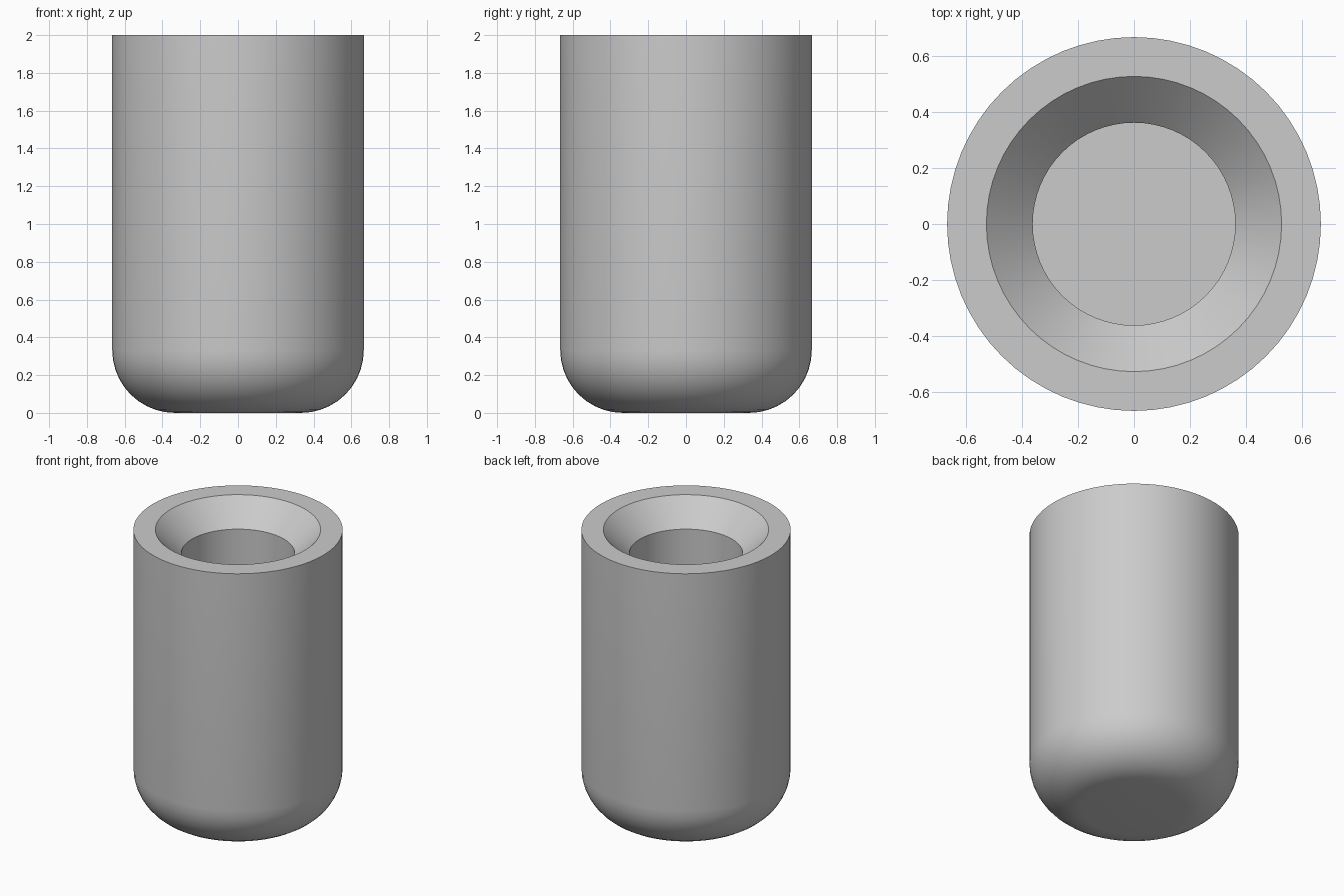
import bpy
import bmesh
import math
from mathutils import Vector

cube = bpy.data.objects.get("Cube")
if cube:
    bpy.data.objects.remove(cube, do_unlink=True)

SIDES = 64
HEIGHT = 2.0
RADIUS = 0.666
FILLET = 0.333
MOUTH_RADIUS = 0.526
BORE_RADIUS = 0.361
BORE_FLOOR = 0.5
FILLET_STEPS = 10

# Plain grey material
grey = bpy.data.materials.new("light grey")
grey.use_nodes = True
colour = (0.6, 0.6, 0.6, 1.0)
grey.diffuse_color = colour
grey.node_tree.nodes["Principled BSDF"].inputs["Base Color"].default_value = colour

# Half section: flat base, rounded foot, straight wall, flat rim, countersink, bore
profile = [(0, 0)]
for i in range(FILLET_STEPS + 1):
    a = math.pi / 2 * i / FILLET_STEPS
    profile.append((RADIUS - FILLET + FILLET * math.sin(a), FILLET - FILLET * math.cos(a)))
profile += [
    (RADIUS, HEIGHT),
    (MOUTH_RADIUS, HEIGHT),
    (BORE_RADIUS, HEIGHT - (MOUTH_RADIUS - BORE_RADIUS)),
    (BORE_RADIUS, BORE_FLOOR),
    (0, BORE_FLOOR),
]

# Turn the section around the vertical axis
bm = bmesh.new()
verts = [bm.verts.new((r, 0, z)) for r, z in profile]
edges = [bm.edges.new(pair) for pair in zip(verts, verts[1:])]
bmesh.ops.spin(bm, geom=verts + edges, cent=Vector(), axis=Vector((0, 0, 1)),
               angle=math.tau, steps=SIDES, use_duplicate=False)
bmesh.ops.remove_doubles(bm, verts=bm.verts, dist=1e-4)
bmesh.ops.recalc_face_normals(bm, faces=bm.faces)

mesh = bpy.data.meshes.new("bored_cylinder")
bm.to_mesh(mesh)
bm.free()
mesh.materials.append(grey)

body = bpy.data.objects.new("bored_cylinder", mesh)
bpy.context.collection.objects.link(body)
bpy.ops.object.select_all(action="DESELECT")
body.select_set(True)
bpy.context.view_layer.objects.active = body
bpy.ops.object.shade_smooth_by_angle(angle=math.radians(30))
